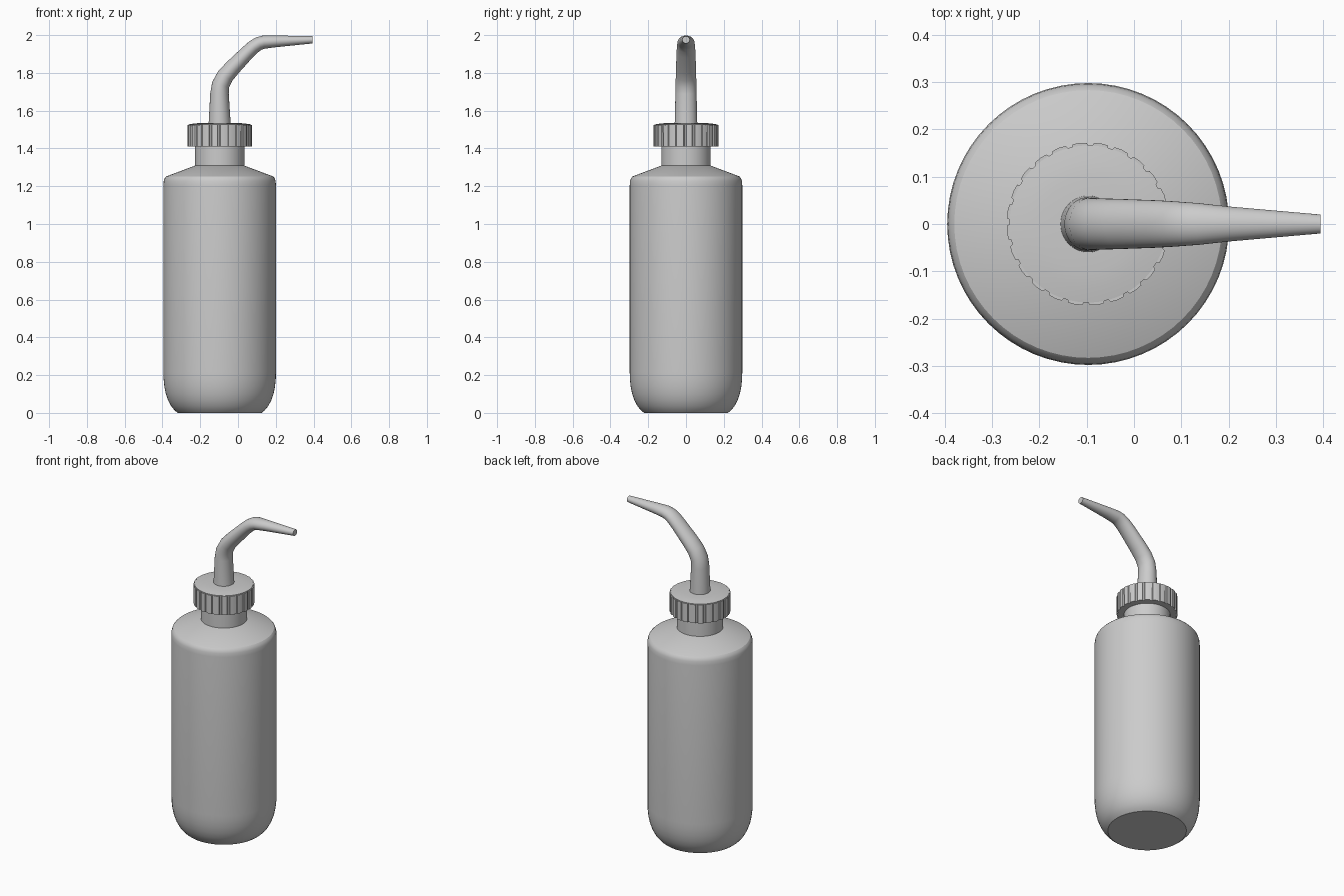
import bpy
from math import sin, cos, pi, radians
from mathutils import Vector

if "Cube" in bpy.data.objects:
    bpy.data.objects.remove(bpy.data.objects["Cube"])

AXIS_X = -0.097  # bottle axis is offset because the spout reaches to +x


def skin(name, rings, angle=35):
    """Join equal-length rings of points into a closed, capped surface."""
    n = len(rings[0])
    verts = [p for ring in rings for p in ring]
    faces = [list(range(n))[::-1]]
    for k in range(len(rings) - 1):
        for i in range(n):
            j = (i + 1) % n
            faces.append([k * n + i, k * n + j, (k + 1) * n + j, (k + 1) * n + i])
    faces.append([(len(rings) - 1) * n + i for i in range(n)])
    mesh = bpy.data.meshes.new(name)
    mesh.from_pydata(verts, [], faces)
    obj = bpy.data.objects.new(name, mesh)
    bpy.context.collection.objects.link(obj)
    bpy.ops.object.select_all(action='DESELECT')
    obj.select_set(True)
    bpy.context.view_layer.objects.active = obj
    bpy.ops.object.shade_smooth_by_angle(angle=radians(angle))
    return obj


def circle(r, z, n=64):
    return [(AXIS_X + r * cos(2 * pi * i / n), r * sin(2 * pi * i / n), z) for i in range(n)]


# Bottle body: rounded base, straight wall, soft shoulder edge, cone
body = [(0.222, 0.0), (0.238, 0.013), (0.257, 0.036), (0.273, 0.066), (0.285, 0.100),
        (0.293, 0.140), (0.297, 0.180), (0.298, 0.215), (0.298, 1.205), (0.296, 1.228),
        (0.291, 1.243), (0.283, 1.252), (0.131, 1.309)]
skin("bottle_body", [circle(r, z) for r, z in body], 25)

# Neck
skin("neck", [circle(0.131, z) for z in (1.295, 1.43)])

# Screw cap core with a slightly domed top
cap = [(0.165, 1.409), (0.166, 1.527), (0.135, 1.532), (0.10, 1.535), (0.05, 1.536)]
skin("cap", [circle(r, z, 96) for r, z in cap])


# Grip ribs around the cap
RIBS = 24


def rib_ring(z):
    ring = []
    for k in range(RIBS):
        for r, f in ((0.1655, 0.0), (0.1715, 0.07), (0.1725, 0.40), (0.1715, 0.73), (0.1655, 0.80)):
            a = 2 * pi * (k + f) / RIBS
            ring.append((AXIS_X + r * cos(a), r * sin(a), z))
    return ring


skin("cap_grip_ribs", [rib_ring(1.409), rib_ring(1.524)], 30)

# Bent tapering spout: x, z, radius in the bend plane, radius across it
path = [(-0.097, 1.520, 0.059, 0.060), (-0.098, 1.690, 0.049, 0.056),
        (-0.092, 1.737, 0.047, 0.055), (-0.068, 1.783, 0.045, 0.054),
        (-0.030, 1.826, 0.043, 0.053), (0.050, 1.908, 0.038, 0.050),
        (0.083, 1.938, 0.037, 0.048), (0.110, 1.955, 0.036, 0.046),
        (0.137, 1.963, 0.035, 0.044), (0.200, 1.967, 0.031, 0.037),
        (0.394, 1.975, 0.019, 0.020)]
pts = [Vector((p[0], 0, p[1])) for p in path]
rings = []
for i, (x, z, rp, ry) in enumerate(path):
    t = (pts[min(i + 1, len(pts) - 1)] - pts[max(i - 1, 0)]).normalized()
    if i == 0:
        t = Vector((0, 0, 1))
    if i == len(path) - 1:
        t = Vector((1, 0, 0))
    side = Vector((t.z, 0, -t.x))
    rings.append([pts[i] + side * rp * cos(2 * pi * k / 40) + Vector((0, ry * sin(2 * pi * k / 40), 0))
                  for k in range(40)])
skin("spout", rings, 40)
